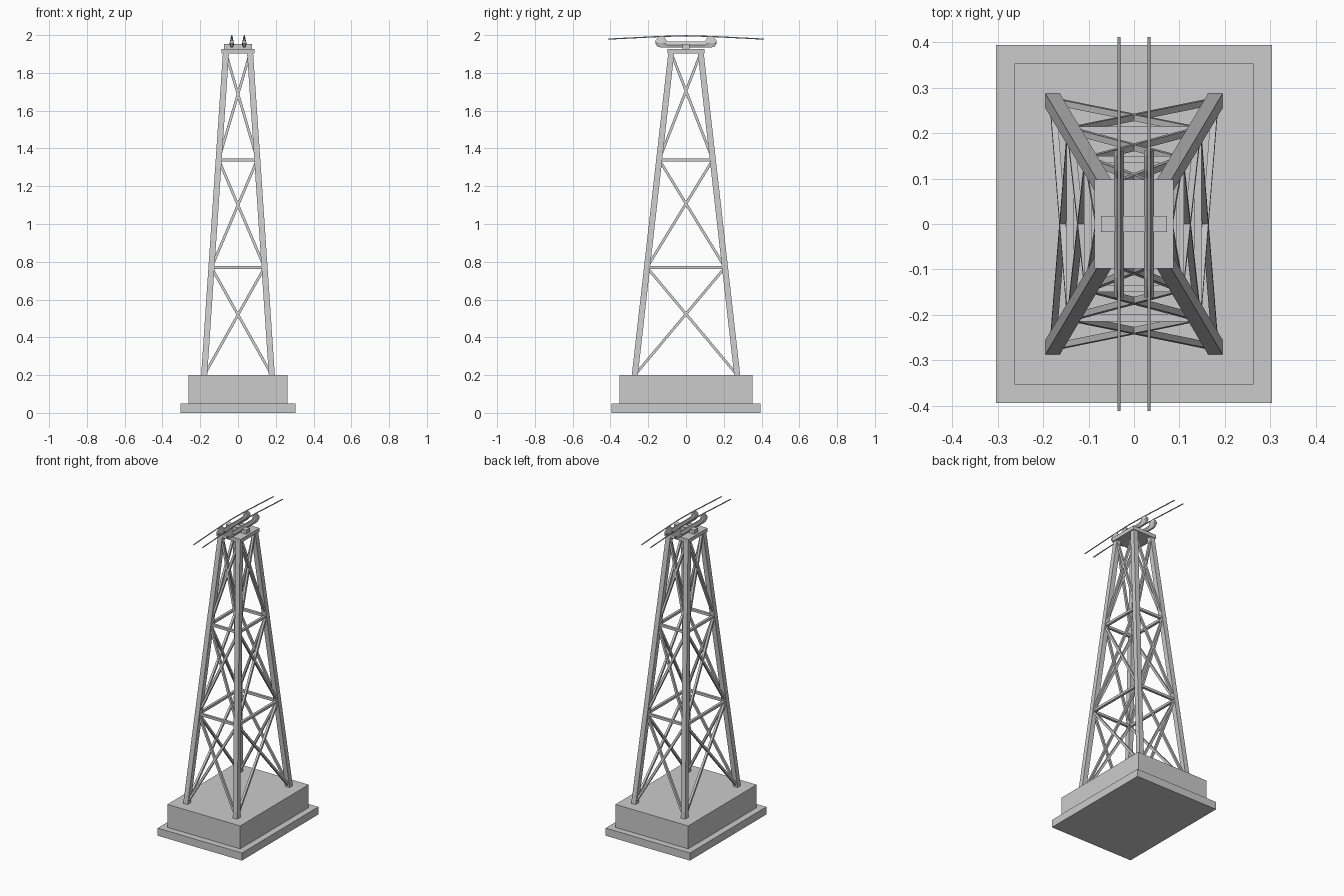
import bpy, bmesh
from mathutils import Vector

if "Cube" in bpy.data.objects:
    bpy.data.objects.remove(bpy.data.objects["Cube"])


def make(name, verts, faces):
    me = bpy.data.meshes.new(name)
    me.from_pydata(verts, [], faces)
    bm = bmesh.new()
    bm.from_mesh(me)
    bmesh.ops.recalc_face_normals(bm, faces=bm.faces)
    bm.to_mesh(me)
    bm.free()
    ob = bpy.data.objects.new(name, me)
    bpy.context.collection.objects.link(ob)
    return ob


def loft(name, rings):
    n = len(rings[0])
    verts = [tuple(p) for r in rings for p in r]
    faces = [tuple(range(n)), tuple(range(len(verts) - n, len(verts)))]
    for k in range(len(rings) - 1):
        for i in range(n):
            j = (i + 1) % n
            faces.append((k*n + i, k*n + j, (k+1)*n + j, (k+1)*n + i))
    return make(name, verts, faces)


def square(x, y, z, hx, hy):
    return [(x + a*hx, y + b*hy, z) for a, b in ((-1, -1), (1, -1), (1, 1), (-1, 1))]


def box(name, hx, hy, z0, z1):
    return loft(name, [square(0, 0, z0, hx, hy), square(0, 0, z1, hx, hy)])


def beam(name, p, q, w):
    # square bar between two points
    p, q = Vector(p), Vector(q)
    d = (q - p).normalized()
    n = Vector((p.x + q.x, 0, 0)) if abs(p.x - q.x) < 0.09 and p.x * q.x > 0 else Vector((0, p.y + q.y, 0))
    s = d.cross(n).normalized() * w / 2
    t = d.cross(s).normalized() * w / 2
    return loft(name, [[c + s + t, c + s - t, c - s - t, c - s + t] for c in (p, q)])


def leg_at(sx, sy, z):
    f = (z - 0.2) / 1.705
    return (sx * (0.179 - 0.115*f), sy * (0.271 - 0.193*f), z)


# Stepped concrete foundation
box("foundation_slab", 0.304, 0.394, 0, 0.05)
box("foundation_plinth", 0.263, 0.353, 0.05, 0.2)

# Tapering legs
corners = [(-1, -1), (1, -1), (1, 1), (-1, 1)]
for sx, sy in corners:
    loft("leg", [square(*leg_at(sx, sy, z), 0.016, 0.016) for z in (0.2, 1.905)])

# Cross braces and horizontal struts on each face
levels = [0.2, 0.77, 1.34, 1.905]
for i in range(4):
    a, b = corners[i], corners[(i + 1) % 4]
    for z0, z1 in zip(levels, levels[1:]):
        beam("diagonal_brace", leg_at(*a, z0), leg_at(*b, z1), 0.014)
        beam("diagonal_brace", leg_at(*b, z0), leg_at(*a, z1), 0.014)
    for z in levels[1:3]:
        beam("horizontal_strut", leg_at(*a, z), leg_at(*b, z), 0.016)

# Head plate and crossbar
box("top_plate", 0.087, 0.098, 1.902, 1.926)
box("saddle_crossbar", 0.073, 0.018, 1.926, 1.952)

# Cable saddles: (y, bottom, top) stations with a teardrop section
half = [(0.162, 1.955, 1.972), (0.150, 1.938, 1.986), (0.134, 1.935, 1.994),
        (0.118, 1.935, 1.994), (0.100, 1.935, 1.966)]
stations = [(-y, b, t) for y, b, t in half] + half[::-1]
for x in (-0.033, 0.033):
    rings = []
    for y, b, t in stations:
        m = b + 0.4 * (t - b)
        rings.append([(x - 0.006, y, b), (x + 0.006, y, b), (x + 0.011, y, m),
                      (x + 0.004, y, t), (x - 0.004, y, t), (x - 0.011, y, m)])
    loft("cable_saddle", rings)

# Sagging track cables
for x in (-0.033, 0.033):
    cu = bpy.data.curves.new("track_cable", 'CURVE')
    cu.dimensions = '3D'
    cu.bevel_depth = 0.0035
    cu.bevel_resolution = 1
    cu.use_fill_caps = True
    sp = cu.splines.new('POLY')
    pts = [(-0.412, 1.979), (-0.13, 1.993), (0, 1.9965), (0.13, 1.993), (0.412, 1.979)]
    sp.points.add(len(pts) - 1)
    for pt, (y, z) in zip(sp.points, pts):
        pt.co = (x, y, z, 1)
    bpy.context.collection.objects.link(bpy.data.objects.new("track_cable", cu))
